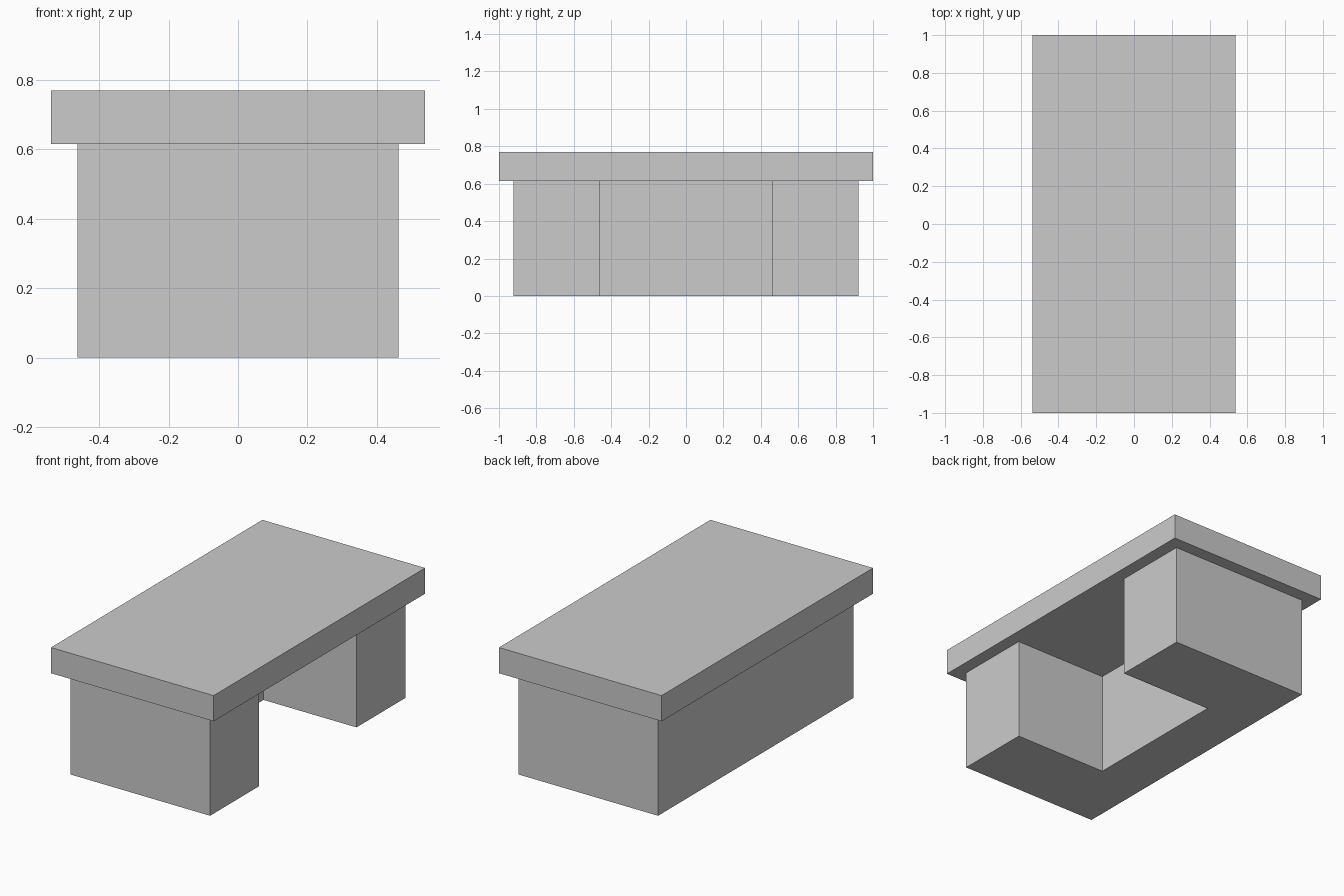
import bpy
import bmesh

if "Cube" in bpy.data.objects:
    bpy.data.objects.remove(bpy.data.objects["Cube"], do_unlink=True)

U = 1 / 13  # grid module: the top is 14 x 26 modules

grey = bpy.data.materials.new("plain grey")
grey.use_nodes = True
colour = (0.6, 0.6, 0.6, 1)
grey.diffuse_color = colour
grey.node_tree.nodes["Principled BSDF"].inputs["Base Color"].default_value = colour


def extruded(name, outline, bottom, top):
    """Extrude a plan outline, given in modules, between two heights."""
    bm = bmesh.new()
    face = bm.faces.new([bm.verts.new((x * U, y * U, bottom * U)) for x, y in outline])
    result = bmesh.ops.extrude_face_region(bm, geom=[face], use_keep_orig=True)
    verts = [v for v in result["geom"] if isinstance(v, bmesh.types.BMVert)]
    bmesh.ops.translate(bm, verts=verts, vec=(0, 0, (top - bottom) * U))
    bmesh.ops.recalc_face_normals(bm, faces=bm.faces[:])
    mesh = bpy.data.meshes.new(name)
    bm.to_mesh(mesh)
    bm.free()
    mesh.materials.append(grey)
    obj = bpy.data.objects.new(name, mesh)
    bpy.context.collection.objects.link(obj)
    return obj


# U-shaped base: two pedestals joined by a thick panel, open towards +x
half = [(-6, -12), (6, -12), (6, -6), (-2, -6)]
extruded("desk_base", half + [(x, -y) for x, y in reversed(half)], 0, 8)

# Overhanging slab top
extruded("desk_top", [(-7, -13), (7, -13), (7, 13), (-7, 13)], 8, 10)
